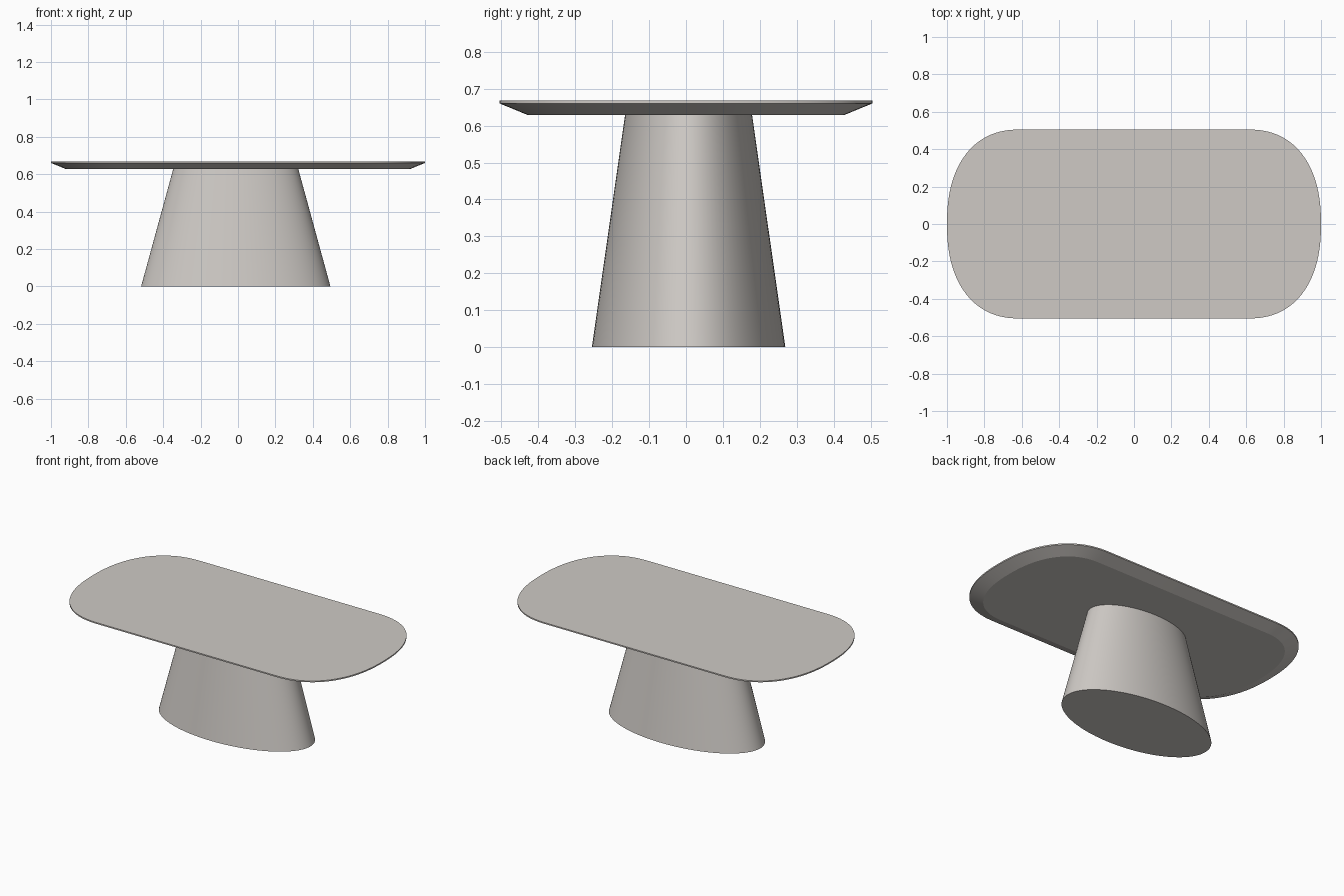
import bpy, bmesh, math
from mathutils import Vector

if "Cube" in bpy.data.objects:
    bpy.data.objects.remove(bpy.data.objects["Cube"])

mat = bpy.data.materials.new("warm_grey")
mat.diffuse_color = (0.62, 0.59, 0.56, 1)
mat.use_nodes = True
mat.node_tree.nodes["Principled BSDF"].inputs["Base Color"].default_value = mat.diffuse_color


def loft(name, rings):
    """Skin a stack of equal-length closed rings and cap both ends."""
    bm = bmesh.new()
    loops = [[bm.verts.new(p) for p in ring] for ring in rings]
    n = len(loops[0])
    for a, b in zip(loops, loops[1:]):
        for i in range(n):
            j = (i + 1) % n
            bm.faces.new((a[i], a[j], b[j], b[i]))
    bm.faces.new(loops[0][::-1])
    bm.faces.new(loops[-1])
    bmesh.ops.recalc_face_normals(bm, faces=bm.faces[:])
    me = bpy.data.meshes.new(name)
    bm.to_mesh(me)
    bm.free()
    me.materials.append(mat)
    ob = bpy.data.objects.new(name, me)
    bpy.context.collection.objects.link(ob)
    bpy.ops.object.select_all(action='DESELECT')
    ob.select_set(True)
    bpy.context.view_layer.objects.active = ob
    bpy.ops.object.shade_smooth_by_angle(angle=math.radians(14))
    return ob


def ellipse(cx, cy, rx, ry, z, n=112):
    return [(cx + rx * math.cos(2 * math.pi * i / n),
             cy + ry * math.sin(2 * math.pi * i / n), z) for i in range(n)]


def outline(n=56, power=2.3, flat=0.61, half_y=0.505):
    """Straight long sides with softly squared round ends."""
    pts = []
    for side in (1, -1):
        for i in range(n + 1):
            t = -math.pi / 2 + math.pi * i / n
            c, s = max(math.cos(t), 0), math.sin(t)
            u = c ** (2 / power) if c > 1e-9 else 0
            v = math.copysign(abs(s) ** (2 / power), s)
            pts.append(Vector((side * (flat + (1 - flat) * u), side * half_y * v)))
    return pts


def inset(pts, d, z):
    out = []
    for i, p in enumerate(pts):
        t = (pts[(i + 1) % len(pts)] - p).normalized() + (p - pts[i - 1]).normalized()
        t.normalize()
        out.append((p.x - t.y * d, p.y + t.x * d, z))
    return out


# Tabletop: thin rim with a wide chamfer underneath
edge = outline()
loft("tabletop", [inset(edge, 0.078, 0.628), inset(edge, 0, 0.660), inset(edge, 0, 0.668)])

# Pedestal: tapered oval cone
loft("pedestal", [ellipse(-0.012, 0.007, 0.506, 0.262, 0),
                  ellipse(-0.012, 0.007, 0.334, 0.172, 0.629)])
